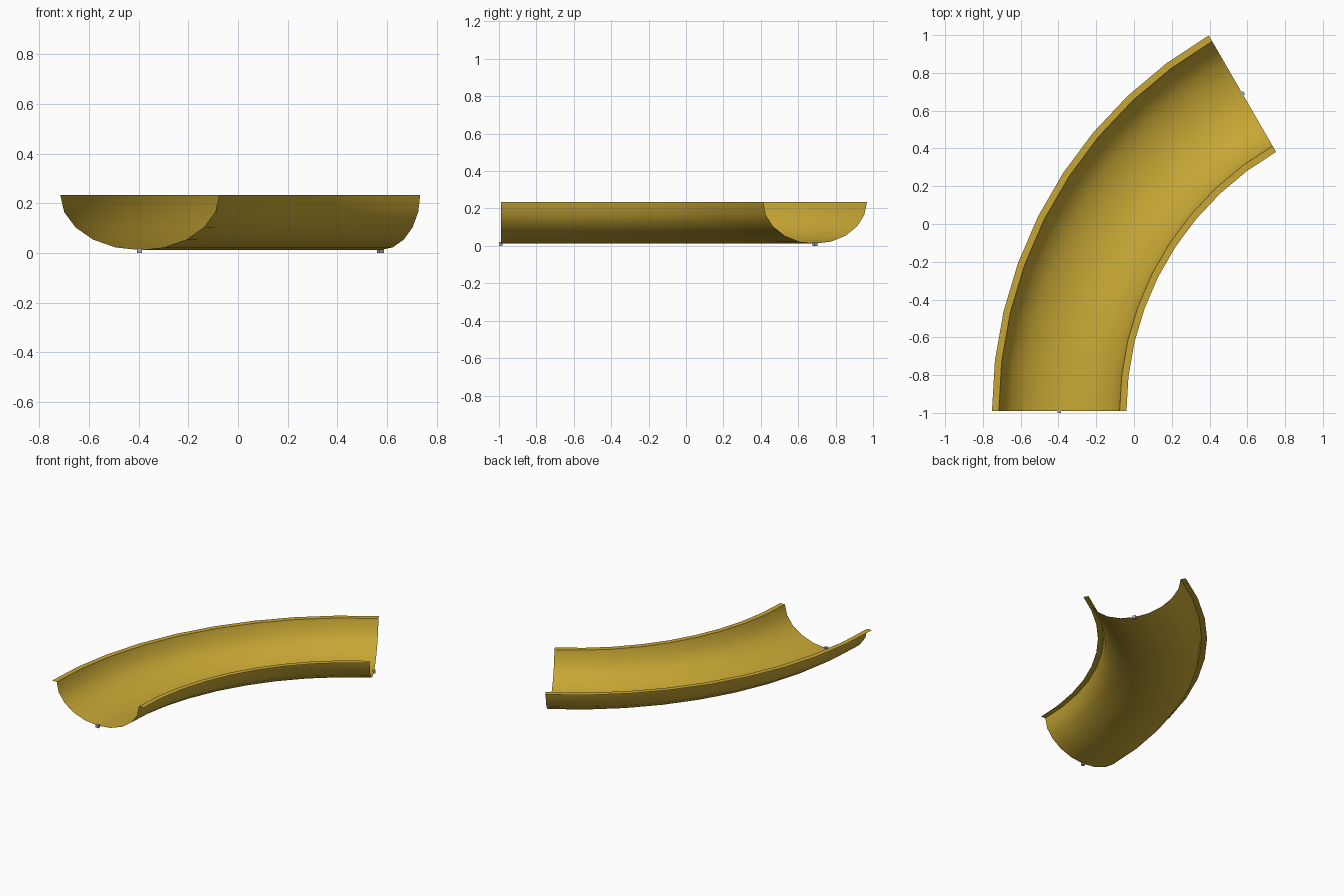
import bpy, bmesh, math

if "Cube" in bpy.data.objects:
    bpy.data.objects.remove(bpy.data.objects["Cube"])

R, Y0, X0 = 1.94, -0.99, -0.396      # bend radius and start point of the centre line
HALF, DEPTH, TOP = 0.32, 0.222, 0.234
LIP, STEPS, BEND = 0.036, 9, math.radians(60)


def material(name, rgb):
    m = bpy.data.materials.new(name)
    m.diffuse_color = (*rgb, 1)
    m.use_nodes = True
    m.node_tree.nodes["Principled BSDF"].inputs["Base Color"].default_value = m.diffuse_color
    return m


def make_object(name, bm, mat):
    me = bpy.data.meshes.new(name)
    bm.to_mesh(me)
    bm.free()
    me.materials.append(mat)
    ob = bpy.data.objects.new(name, me)
    bpy.context.collection.objects.link(ob)
    return ob


def bend_point(a, side, z):
    # side > 0 lies toward the inside of the bend
    r = R - side
    return (X0 + R - r * math.cos(a), Y0 + r * math.sin(a), z)


yellow = material("mustard yellow", (0.58, 0.39, 0.035))
grey = material("blue grey", (0.36, 0.42, 0.48))

# Half-ellipse gutter section with a flat lip at each side
profile = [(-HALF - LIP, TOP)]
profile += [(-HALF * math.cos(math.pi * i / 10), TOP - DEPTH * math.sin(math.pi * i / 10))
            for i in range(11)]
profile += [(HALF + LIP, TOP)]

# Curved trough: section swept round the bend
bm = bmesh.new()
rings = [[bm.verts.new(bend_point(BEND * k / STEPS, s, z)) for s, z in profile]
         for k in range(STEPS + 1)]
for a, b in zip(rings, rings[1:]):
    for j in range(len(profile) - 1):
        bm.faces.new((a[j], a[j + 1], b[j + 1], b[j]))
trough = make_object("curved_trough", bm, yellow)
bpy.context.view_layer.objects.active = trough
trough.select_set(True)
bpy.ops.object.shade_smooth_by_angle(angle=math.radians(35))

# Small connector cubes at the bottom of both ends
for name, a in (("start_connector", 0), ("end_connector", BEND)):
    bm = bmesh.new()
    bmesh.ops.create_cube(bm, size=0.02)
    ob = make_object(name, bm, grey)
    ob.location = bend_point(a, 0, 0.01)
    ob.rotation_euler.z = -a
